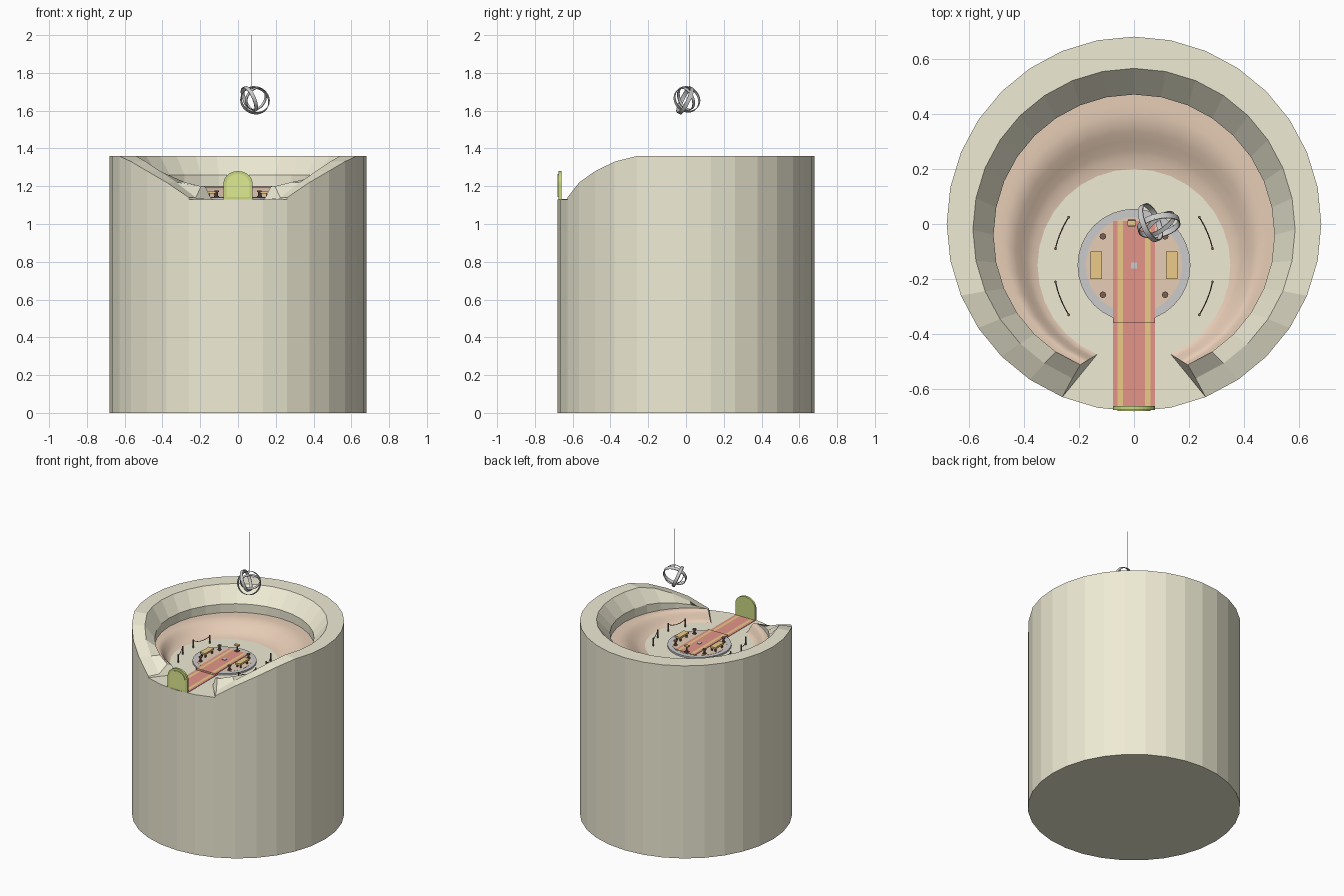
import bpy, bmesh, math
from mathutils import Vector, Matrix

if "Cube" in bpy.data.objects:
    bpy.data.objects.remove(bpy.data.objects["Cube"])

def mat(name, r, g, b):
    m = bpy.data.materials.new(name)
    m.diffuse_color = (r, g, b, 1)
    m.use_nodes = True
    m.node_tree.nodes["Principled BSDF"].inputs["Base Color"].default_value = m.diffuse_color
    return m

CREAM = mat("cream", .86, .83, .66)
TAN = mat("tan", .80, .61, .47)
RED = mat("red", .78, .30, .25)
ORANGE = mat("orange", .84, .60, .25)
DARK = mat("dark_wood", .20, .12, .09)
LIME = mat("lime", .74, .83, .28)
GREEN = mat("green", .58, .68, .22)
FLOOR = 1.13
STAGE = 1.142

def mesh(name, verts, faces, m=None):
    me = bpy.data.meshes.new(name)
    me.from_pydata([tuple(v) for v in verts], [], faces)
    ob = bpy.data.objects.new(name, me)
    bpy.context.collection.objects.link(ob)
    bm = bmesh.new()
    bm.from_mesh(me)
    bmesh.ops.recalc_face_normals(bm, faces=bm.faces)
    bm.to_mesh(me)
    bm.free()
    if m:
        me.materials.append(m)
    return ob

def box(name, lo, hi, m=None):
    v = [(x, y, z) for x in (lo[0], hi[0]) for y in (lo[1], hi[1]) for z in (lo[2], hi[2])]
    f = [(0, 1, 3, 2), (4, 6, 7, 5), (0, 4, 5, 1), (2, 3, 7, 6), (0, 2, 6, 4), (1, 5, 7, 3)]
    return mesh(name, v, f, m)

def cyl(name, x, y, r, z0, z1, n, m=None):
    pts = [(x + r * math.sin(2 * math.pi * i / n), y - r * math.cos(2 * math.pi * i / n)) for i in range(n)]
    v = [(*p, z0) for p in pts] + [(*p, z1) for p in pts]
    f = [tuple(range(n)), tuple(range(n, 2 * n))]
    f += [(i, (i + 1) % n, n + (i + 1) % n, n + i) for i in range(n)]
    return mesh(name, v, f, m)

def loft(name, rows, m, caps=False):
    n = len(rows[0])
    v = [p for row in rows for p in row]
    f = [(a * n + j, a * n + j + 1, (a + 1) * n + j + 1, (a + 1) * n + j)
         for a in range(len(rows) - 1) for j in range(n - 1)]
    return mesh(name, v, f, m)

# Round base, its top is the arena floor
cyl("base", 0, 0, .68, 0, FLOOR, 32, CREAM)

# Raised wall, open and falling away toward the front
RIM = {2: 1.14, 3: 1.22, 4: 1.28, 5: 1.33}

def ring_pt(k, r, cy, z):
    a = k * math.pi / 16
    return (r * math.sin(a), cy - r * math.cos(a), z)

wall, terrace = [], []
for k in range(2, 31):
    top = RIM.get(min(k, 32 - k), 1.36)
    lip = 1.20 + .06 * (top - 1.14) / .22
    wall.append([ring_pt(k, .68, 0, FLOOR), ring_pt(k, .68, 0, top), ring_pt(k, .585, -.02, top),
                 ring_pt(k, .51, -.04, lip), ring_pt(k, .51, -.04, 1.20)])
    row = []
    for i in range(9):
        s = i / 8
        t = max(0, (s - .25) / .75)
        row.append(ring_pt(k, .51 - .16 * s, -.04 - .11 * s,
                           FLOOR + .07 * (.5 + .5 * math.cos(math.pi * t))))
    terrace.append(row)
loft("wall", wall, CREAM)
t = loft("terrace", terrace, TAN)
for p in t.data.polygons:
    p.use_smooth = True
for k, side in ((0, "right"), (-1, "left")):
    pts = wall[k] + terrace[k][1:]
    mesh("wall_end_" + side, pts, [tuple(range(len(pts)))], CREAM)

# Round stage
cyl("stage_rim", 0, -.15, .205, FLOOR, STAGE - .001, 32)
cyl("stage_top", 0, -.15, .175, FLOOR, STAGE, 32, TAN)

# Striped carpet, stepping down off the stage
for part, y0, y1, z in (("stage", -.36, .01, STAGE + .003), ("entry", -.66, -.36, FLOOR + .003)):
    for i, (a, b, m) in enumerate(((-.077, -.06, RED), (-.06, -.04, ORANGE), (-.04, .04, RED),
                                   (.04, .06, ORANGE), (.06, .077, RED))):
        box(f"carpet_{part}_{i}", (a, y0, FLOOR), (b, y1, z), m)

# Arched entrance door
def arch(name, w, z0, h, y0, y1, m):
    r = w * .85
    pts = [(-w, z0), (w, z0)]
    pts += [(w * math.cos(a), h - r + r * math.sin(a)) for a in [i * math.pi / 14 for i in range(15)]]
    n = len(pts)
    v = [(x, y0, z) for x, z in pts] + [(x, y1, z) for x, z in pts]
    f = [tuple(range(n)), tuple(range(n, 2 * n))]
    f += [(i, (i + 1) % n, n + (i + 1) % n, n + i) for i in range(n)]
    mesh(name, v, f, m)

arch("door_frame", .077, FLOOR, 1.28, -.675, -.660, GREEN)
arch("door_panel", .060, 1.142, 1.265, -.679, -.674, LIME)

# Benches, stools, rope barriers on both sides
for s, side in ((-1, "left"), (1, "right")):
    xa, xb = sorted((s * .117, s * .158))
    box("bench_seat_" + side, (xa, -.20, 1.162), (xb, -.10, 1.175), ORANGE)
    for i, y in enumerate((-.19, -.12)):
        for j, x in enumerate((xa + .003, xb - .011)):
            box(f"bench_leg_{side}_{i}{j}", (x, y, STAGE), (x + .008, y + .01, 1.163), DARK)
    for i, y in enumerate((-.045, -.257)):
        cyl(f"stool_foot_{side}_{i}", s * .113, y, .012, STAGE, STAGE + .006, 8, DARK)
        cyl(f"stool_post_{side}_{i}", s * .113, y, .006, STAGE, 1.170, 8, DARK)
        cyl(f"stool_seat_{side}_{i}", s * .113, y, .012, 1.170, 1.178, 8, DARK)
    for i, (p, q) in enumerate((((.237, .025), (.285, -.09)), ((.285, -.21), (.237, -.33)))):
        for j, (x, y) in enumerate((p, q)):
            cyl(f"rope_post_{side}_{i}{j}", s * x, y, .005, FLOOR, 1.187, 8, DARK)
        cu = bpy.data.curves.new("rope", "CURVE")
        cu.dimensions = "3D"
        cu.bevel_depth = .0022
        cu.bevel_resolution = 1
        sp = cu.splines.new("POLY")
        sp.points.add(8)
        for j in range(9):
            u = j / 8
            w = 4 * u * (1 - u)
            sp.points[j].co = (s * (p[0] + (q[0] - p[0]) * u + .006 * w),
                               p[1] + (q[1] - p[1]) * u, 1.180 - .02 * w, 1)
        ob = bpy.data.objects.new(f"rope_{side}_{i}", cu)
        bpy.context.collection.objects.link(ob)
        cu.materials.append(DARK)

# Lectern at the carpet's end and small block at mid stage
cyl("lectern_post", -.008, .003, .005, STAGE, 1.185, 8, DARK)
box("lectern_foot", (-.022, -.010, STAGE), (.006, .016, STAGE + .008), DARK)
box("lectern_top", (-.024, -.008, 1.183), (.008, .012, 1.192), ORANGE)
box("centre_block", (-.011, -.161, STAGE), (.011, -.139, STAGE + .007))

# Hanging sculpture of interlocking bands on a wire
C = Vector((.09, -.005, 1.655))

def band(name, r, width, normal, offset):
    q = Vector((0, 0, 1)).rotation_difference(Vector(normal).normalized())
    n, v, f = 32, [], []
    for i in range(n):
        a = 2 * math.pi * i / n
        for rr, h in ((r, -width / 2), (r, width / 2), (r - .004, width / 2), (r - .004, -width / 2)):
            v.append(C + Vector(offset) + q @ Vector((rr * math.cos(a), rr * math.sin(a), h)))
        for j in range(4):
            k = (i + 1) % n
            f.append((i * 4 + j, i * 4 + (j + 1) % 4, k * 4 + (j + 1) % 4, k * 4 + j))
    ob = mesh(name, v, f)
    for i, p in enumerate(ob.data.polygons):
        p.use_smooth = i % 2 == 0

band("band_outer", .078, .022, (.20, -.85, .42), (0, 0, 0))
band("band_middle", .072, .020, (.85, .35, .38), (-.030, .010, .005))
band("band_inner", .064, .016, (.55, -.75, -.35), (.005, .005, .008))
cyl("wire", .073, .02, .0015, 1.71, 2.0, 6)
